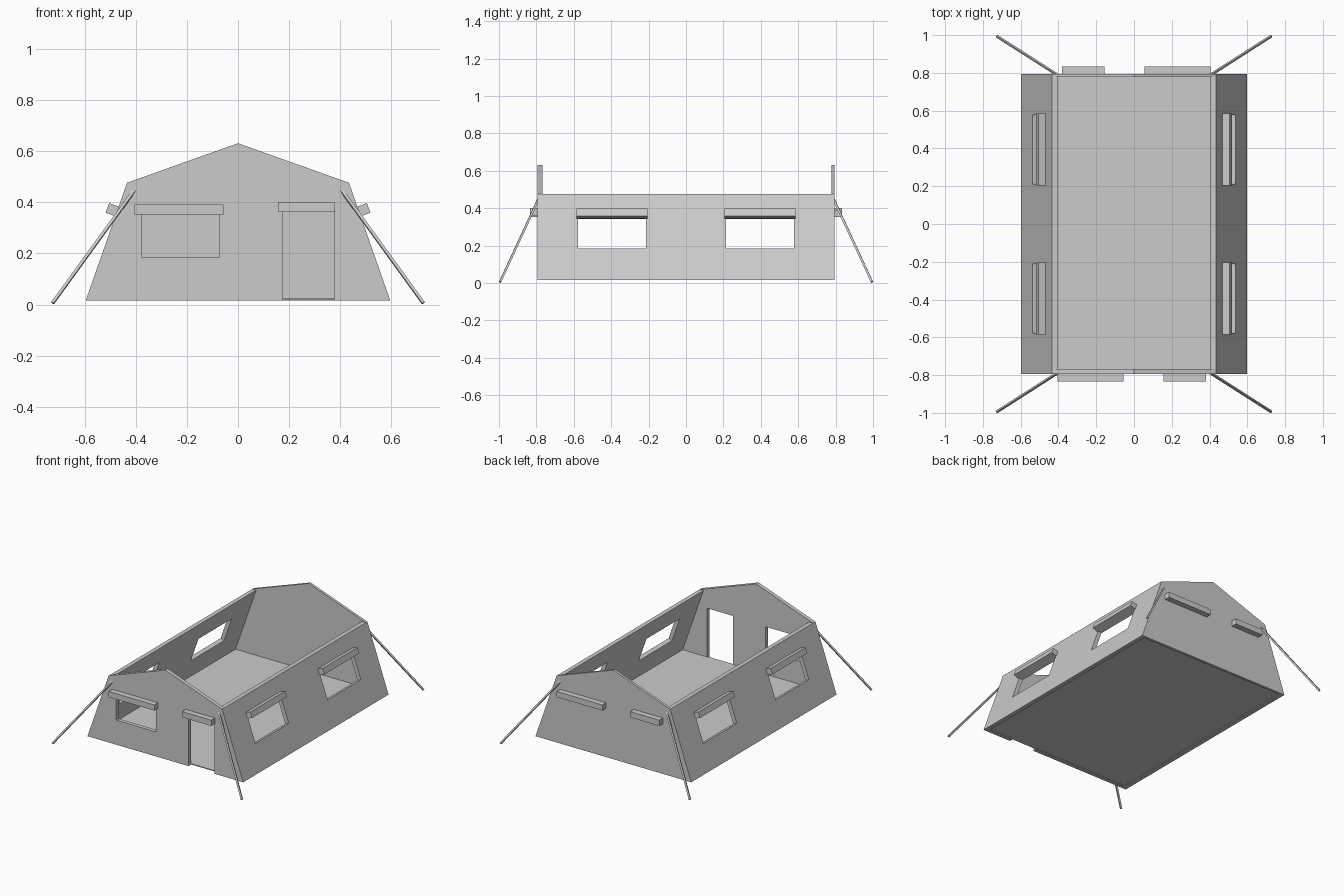
import bpy, bmesh, math
from mathutils import Matrix, Vector

if "Cube" in bpy.data.objects:
    bpy.data.objects.remove(bpy.data.objects["Cube"])

BASE, EAVE, RIDGE = 0.015, 0.477, 0.632
XB, XE = 0.597, 0.435            # half widths at base and eave
TILT = math.atan2(XB - XE, EAVE - BASE)


def finish(name, bm):
    bmesh.ops.recalc_face_normals(bm, faces=bm.faces)
    me = bpy.data.meshes.new(name)
    bm.to_mesh(me)
    bm.free()
    ob = bpy.data.objects.new(name, me)
    bpy.context.collection.objects.link(ob)
    return ob


def prism(name, profile, y0, y1):
    # XZ profile extruded along y
    bm = bmesh.new()
    face = bm.faces.new([bm.verts.new((x, y0, z)) for x, z in profile])
    ext = bmesh.ops.extrude_face_region(bm, geom=[face])
    verts = [v for v in ext["geom"] if isinstance(v, bmesh.types.BMVert)]
    bmesh.ops.translate(bm, vec=(0, y1 - y0, 0), verts=verts)
    return finish(name, bm)


def box(name, lo, hi, m=Matrix()):
    lo, hi = Vector(lo), Vector(hi)
    bm = bmesh.new()
    bmesh.ops.create_cube(bm, size=1)
    for v in bm.verts:
        v.co = m @ Vector([(lo[i] + hi[i]) / 2 + v.co[i] * (hi[i] - lo[i]) for i in range(3)])
    return finish(name, bm)


def cut(ob, cutters):
    for c in cutters:
        mod = ob.modifiers.new("opening", 'BOOLEAN')
        mod.operation, mod.solver, mod.object = 'DIFFERENCE', 'EXACT', c
        c.hide_render = True
        c.hide_set(True)
    bpy.context.view_layer.update()
    dg = bpy.context.evaluated_depsgraph_get()
    me = bpy.data.meshes.new_from_object(ob.evaluated_get(dg))
    ob.modifiers.clear()
    ob.data = me
    for c in cutters:
        bpy.data.objects.remove(c)


# Floor
box("floor", (-0.58, -0.775, 0.02), (0.58, 0.78, 0.026))

# Gable walls with one window and one door each; the back is the front turned half round
gable = [(-XB, BASE), (-XE, EAVE), (0, RIDGE), (XE, EAVE), (XB, BASE)]
for label, s, y_out, y_in in (("front", 1, -0.795, -0.768), ("back", -1, 0.795, 0.777)):
    wall = prism(label + "_wall", gable, y_out, y_in)
    turn = Matrix.Scale(s, 4, (1, 0, 0)) @ Matrix.Scale(s, 4, (0, 1, 0))
    cut(wall, [box("cutter", (-0.377, -0.9, 0.185), (-0.072, -0.7, 0.355), turn),
               box("cutter", (0.177, -0.9, -0.1), (0.376, -0.7, 0.363), turn)])
    box(label + "_window_awning", (-0.406, -0.835, 0.352), (-0.056, -0.79, 0.391), turn)
    box(label + "_door_awning", (0.156, -0.835, 0.362), (0.38, -0.79, 0.402), turn)

# Sloping side walls with two windows and awnings each
T = 0.03
for label, s in (("right", 1), ("left", -1)):
    wall = prism(label + "_wall", [(s * XB, BASE), (s * XE, EAVE),
                                   (s * (XE - T), EAVE), (s * (XB - T), BASE)], -0.768, 0.777)
    # local frame: x outward from wall, z up the slope
    frame = (Matrix.Scale(s, 4, (1, 0, 0)) @ Matrix.Translation((XB, 0, BASE))
             @ Matrix.Rotation(-TILT, 4, 'Y'))
    cutters = []
    for yc in (-0.395, 0.395):
        cutters.append(box("cutter", (-0.1, yc - 0.182, 0.18), (0.1, yc + 0.182, 0.357), frame))
        box(label + "_window_awning", (-0.003, yc - 0.19, 0.351), (0.04, yc + 0.19, 0.391), frame)
    cut(wall, cutters)

# Guy ropes at the four corners
for sx in (-1, 1):
    for sy in (-1, 1):
        a, b = Vector((sx * 0.402, sy * 0.787, 0.453)), Vector((sx * 0.726, sy * 0.994, 0.006))
        bm = bmesh.new()
        bmesh.ops.create_cone(bm, cap_ends=True, segments=4, radius1=0.008, radius2=0.008,
                              depth=(b - a).length)
        rot = (b - a).to_track_quat('Z', 'Y').to_matrix().to_4x4()
        bmesh.ops.transform(bm, matrix=Matrix.Translation((a + b) / 2) @ rot, verts=bm.verts)
        finish("guy_rope", bm)
